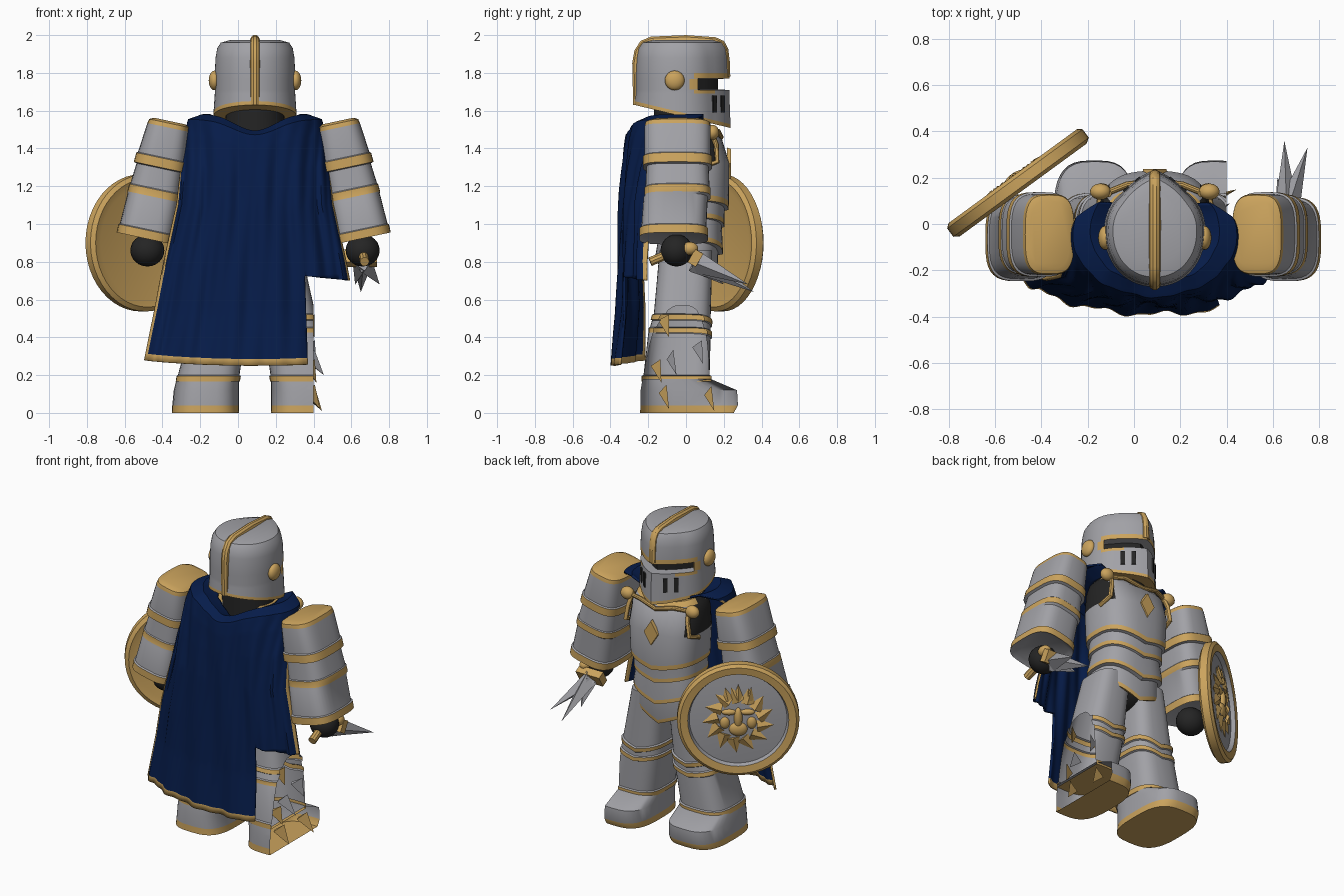
import bpy, bmesh, math
from math import sin, cos, pi, radians
from mathutils import Matrix, Vector

if "Cube" in bpy.data.objects:
    bpy.data.objects.remove(bpy.data.objects["Cube"], do_unlink=True)

BODY = 0.09  # x of the figure's own centre line
LETTERS = "SGBK"  # steel, gold, blue, black
PALETTE = []
for label, colour in (("steel", (0.36, 0.36, 0.385)), ("gold", (0.6, 0.37, 0.11)),
                      ("blue_cloth", (0.002, 0.012, 0.07)), ("black_leather", (0.018, 0.018, 0.018))):
    material = bpy.data.materials.new(label)
    material.use_nodes = True
    material.diffuse_color = (*colour, 1)
    material.node_tree.nodes["Principled BSDF"].inputs["Base Color"].default_value = (*colour, 1)
    PALETTE.append(material)
made = []


def finish(name, bm, matrix=None, paint=None, recalc=True):
    if recalc:
        bmesh.ops.recalc_face_normals(bm, faces=bm.faces)
    if paint:
        for face in bm.faces:
            letter = paint(face.calc_center_median(), face.normal)
            if letter:
                face.material_index = LETTERS.index(letter)
    mesh = bpy.data.meshes.new(name)
    bm.to_mesh(mesh)
    bm.free()
    for material in PALETTE:
        mesh.materials.append(material)
    obj = bpy.data.objects.new(name, mesh)
    obj.matrix_world = matrix or Matrix()
    bpy.context.collection.objects.link(obj)
    made.append(obj)
    return obj


def loft(name, rings, letters, power=0.6, count=36, matrix=None, warp=None, paint=None, cut=None):
    """Stack rounded rings (z, cx, cy, rx, ry, front drop); one colour letter per step."""
    bm = bmesh.new()
    loops = []
    for index, (z, cx, cy, rx, ry, drop) in enumerate(rings):
        loop = []
        for k in range(count):
            angle = 2 * pi * k / count
            c, s = cos(angle), sin(angle)
            x = math.copysign(abs(c) ** power, c)
            y = math.copysign(abs(s) ** power, s)
            dip = drop * max(0, 1 - abs(x)) if s > 0 else 0
            co = Vector((cx + rx * x, cy + ry * y, z - dip))
            loop.append(bm.verts.new(warp(co, index) if warp else co))
        loops.append(loop)
    for lower, upper, letter in zip(loops, loops[1:], letters):
        for k in range(count):
            j = (k + 1) % count
            bm.faces.new((lower[k], lower[j], upper[j], upper[k])).material_index = LETTERS.index(letter)
    for loop, letter in ((loops[0], letters[0]), (loops[-1], letters[-1])):
        bm.faces.new(loop).material_index = LETTERS.index(letter)
    bmesh.ops.recalc_face_normals(bm, faces=bm.faces)
    if cut:  # torn open on the outer side
        geometry = bm.verts[:] + bm.edges[:] + bm.faces[:]
        bmesh.ops.bisect_plane(bm, geom=geometry, plane_co=(cut, 0, 0), plane_no=(1, 0, 0), clear_outer=True)
    return finish(name, bm, matrix, paint, recalc=not cut)


def ball(name, centre, size, letter, matrix=None):
    bm = bmesh.new()
    bmesh.ops.create_uvsphere(bm, u_segments=20, v_segments=12, radius=1)
    bmesh.ops.transform(bm, matrix=Matrix.Translation(centre) @ Matrix.Diagonal((*size, 1)), verts=bm.verts)
    return finish(name, bm, matrix, lambda c, n: letter)


def block(name, centre, size, letter, turn=0, axis="Z"):
    bm = bmesh.new()
    bmesh.ops.create_cube(bm, size=1, matrix=Matrix.Diagonal((*size, 1)))
    return finish(name, bm, Matrix.Translation(centre) @ Matrix.Rotation(turn, 4, axis), lambda c, n: letter)


def spike(name, base, tip, width, thick, letter, matrix=None, sides=4):
    """Flattened point running from base to tip."""
    base, tip = Vector(base), Vector(tip)
    run = tip - base
    bm = bmesh.new()
    bmesh.ops.create_cone(bm, segments=sides, radius1=1, radius2=0, depth=1, cap_ends=True)
    place = Matrix.Translation((base + tip) / 2) @ run.to_track_quat("Z", "Y").to_matrix().to_4x4()
    bmesh.ops.transform(bm, matrix=place @ Matrix.Diagonal((width, thick, run.length, 1)), verts=bm.verts)
    return finish(name, bm, matrix, lambda c, n: letter)


def tube(name, points, radius, letter):
    curve = bpy.data.curves.new(name, "CURVE")
    curve.dimensions, curve.bevel_depth, curve.bevel_resolution = "3D", radius, 3
    curve.use_fill_caps = True
    spline = curve.splines.new("POLY")
    spline.points.add(len(points) - 1)
    for point, co in zip(spline.points, points):
        point.co = (*co, 1)
    source = bpy.data.objects.new(name + "_path", curve)
    bpy.context.collection.objects.link(source)
    bpy.context.view_layer.update()
    bm = bmesh.new()
    bm.from_mesh(source.evaluated_get(bpy.context.evaluated_depsgraph_get()).to_mesh())
    bpy.data.objects.remove(source, do_unlink=True)
    return finish(name, bm, None, lambda c, n: letter)


# Helmet: wedge-shaped front, sunk eye slit with gold edging, sloping lower edge
def helmet_warp(co, index):
    if co.y > -0.03:
        co.y = -0.03 + (co.y + 0.03) * 0.87
        co.y += 0.055 * max(0, 1 - abs(co.x - BODY) / 0.14)
    if index < 2:
        co.z -= 0.24 * co.y
    if index in (4, 5) and co.y > 0.08:
        co.y -= 0.06
        co.x = BODY + (co.x - BODY) * 0.88
    return co


def helmet_paint(c, n):
    if 1.715 < c.z < 1.765 and c.y > 0.015:
        return "K" if abs(c.x - BODY) < 0.17 else "G"
    if 1.772 < c.z < 1.8 and c.y > 0.05 or 1.692 < c.z < 1.708 and 0.05 < c.y < 0.16:
        return "G"


heights = (1.565, 1.585, 1.69, 1.71, 1.712, 1.768, 1.77, 1.8, 1.88, 1.93, 1.96, 1.975)
scales = (1.03, 1.03, 1, 1, 1, 1, 1, 1, 0.98, 0.94, 0.85, 0.6)
loft("helmet", [(z, BODY, -0.03, 0.213 * k, 0.235 * k, 0) for z, k in zip(heights, scales)],
     "GSSSSSSSSSS", power=0.95, count=56, warp=helmet_warp, paint=helmet_paint)
crest = [(-0.255, 1.63), (-0.26, 1.85), (-0.25, 1.91), (-0.225, 1.95), (-0.18, 1.968), (0, 1.975),
         (0.15, 1.965), (0.185, 1.95), (0.2, 1.92), (0.207, 1.86), (0.21, 1.78)]
tube("helmet_crest", [(BODY, y, z) for y, z in crest], 0.026, "G")
for side in (-1, 1):
    ball("helmet_boss", (BODY + side * 0.215, -0.06, 1.76), (0.03, 0.052, 0.052), "G")
    for x, y in ((0.068, 0.185), (0.118, 0.143)):
        block("breath_slot", (BODY + side * x, y, 1.635), (0.028, 0.03, 0.09), "K", -side * radians(40))

# Neck, breastplate, waist and hips
loft("neck", [(1.42, BODY, -0.02, 0.17, 0.15, 0), (1.62, BODY, -0.02, 0.15, 0.15, 0)], "K", power=1)
torso = [(0.79, 0.0, 0.215, 0.16, 0.09), (0.815, 0.0, 0.218, 0.165, 0.09), (0.905, 0.01, 0.205, 0.16, 0.07),
         (0.91, 0.02, 0.225, 0.175, 0.07), (0.935, 0.02, 0.225, 0.175, 0.07), (1.03, 0.025, 0.205, 0.165, 0.05),
         (1.035, 0.025, 0.218, 0.178, 0.05), (1.06, 0.025, 0.218, 0.178, 0.05), (1.12, 0.03, 0.215, 0.175, 0.05),
         (1.125, 0.03, 0.23, 0.195, 0.05), (1.155, 0.03, 0.232, 0.197, 0.05), (1.32, 0.03, 0.24, 0.2, 0),
         (1.45, 0.02, 0.235, 0.17, 0), (1.5, 0.01, 0.215, 0.15, 0.03), (1.53, 0.01, 0.19, 0.13, 0.04)]
loft("breastplate", [(z, BODY, cy, rx, ry, v) for z, cy, rx, ry, v in torso], "GSSGSSGSSGSSSG", power=0.75,
     paint=lambda c, n: "K" if abs(n.x) > 0.75 and c.z > 1.33 else None)
loft("chest_diamond", [(0, 0, 0, 0.055, 0.085, 0), (0.02, 0, 0, 0.05, 0.078, 0)], "G", power=1, count=4,
     matrix=Matrix.Translation((BODY, 0.217, 1.32)) @ Matrix.Rotation(-pi / 2, 4, "X"))
ball("hips", (BODY, 0, 0.82), (0.2, 0.13, 0.12), "K")
neckline = [(-0.22, 0.13, 1.48), (-0.12, 0.17, 1.49), (0, 0.185, 1.46), (0.12, 0.17, 1.49), (0.22, 0.13, 1.48)]
tube("neckline_trim", [(BODY + x, y, z) for x, y, z in neckline], 0.014, "G")
for side in (-1, 1):
    ball("cape_clasp", (BODY + side * 0.235, 0.14, 1.485), (0.045, 0.035, 0.04), "G")
    rim = [(0.2, 0.13, 1.5), (0.215, 0.16, 1.42), (0.23, 0.165, 1.33), (0.24, 0.08, 1.3)]
    tube("armhole_trim", [(BODY + side * x, y, z) for x, y, z in rim], 0.014, "G")

# Arms (three overlapping plates) and legs, mirrored
arm = [(0.0, 0, 0.085, 0.145), (-0.012, 0, 0.108, 0.17), (-0.035, 0, 0.113, 0.175), (-0.195, 0, 0.13, 0.175),
       (-0.2, 0, 0.138, 0.183), (-0.25, 0, 0.141, 0.183), (-0.255, 0, 0.125, 0.165), (-0.365, 0, 0.135, 0.17),
       (-0.37, 0, 0.14, 0.175), (-0.41, 0, 0.142, 0.175), (-0.42, -0.01, 0.138, 0.17),
       (-0.585, -0.02, 0.145, 0.172), (-0.59, -0.02, 0.152, 0.182), (-0.635, -0.02, 0.152, 0.182),
       (-0.62, -0.02, 0.13, 0.155)]
legs = [(0.86, 0.13, 0, 0.115, 0.14, 0), (0.525, 0.18, -0.02, 0.14, 0.15, 0.04),
        (0.52, 0.18, -0.02, 0.15, 0.16, 0.04), (0.495, 0.183, -0.025, 0.15, 0.162, 0.04),
        (0.49, 0.185, -0.025, 0.143, 0.155, 0.04), (0.455, 0.19, -0.03, 0.148, 0.16, 0.03),
        (0.45, 0.19, -0.03, 0.156, 0.168, 0.03), (0.425, 0.195, -0.03, 0.156, 0.168, 0.03),
        (0.42, 0.2, -0.035, 0.15, 0.165, 0.03), (0.2, 0.245, -0.05, 0.163, 0.175, 0),
        (0.195, 0.245, -0.05, 0.17, 0.185, 0), (0.165, 0.25, -0.05, 0.17, 0.185, 0)]
foot = [(0.18, 0.25, -0.05, 0.165, 0.18, 0), (0.12, 0.258, 0.015, 0.172, 0.255, 0),
        (0.04, 0.262, 0.017, 0.176, 0.258, 0), (0.0, 0.262, 0.005, 0.178, 0.248, 0)]
for side, word in ((-1, "right"), (1, "left")):
    shoulder = Matrix.Translation((0.083 + side * 0.445, -0.045, 1.545))
    loft(word + "_arm", [(z, 0, cy, rx, ry, 0) for z, cy, rx, ry in arm], "GGSSGSSSGSSSGS", 0.6,
         matrix=shoulder @ Matrix.Rotation(-side * radians(12), 4, "Y"))
    ball(word + "_fist", (BODY + side * 0.57, -0.05, 0.86), (0.09, 0.085, 0.085), "K")
    for part, rings, letters in (("leg", legs, "SSGSSSGSSSG"), ("foot", foot, "SSG")):
        loft(word + "_" + part, [(z, BODY + side * off, *rest) for z, off, *rest in rings], letters, 0.65,
             cut=0.4 if side > 0 else None)

# Torn shards on the left leg
for z, y, reach, letter in ((0.01, 0.12, 0.06, "G"), (0.02, -0.12, 0.05, "G"), (0.16, -0.16, 0.03, "G"),
                            (0.2, -0.08, 0.07, "S"), (0.26, 0.06, 0.03, "S"), (0.4, -0.12, 0.02, "G")):
    spike("leg_shard", (0.37, y, z + 0.1), (0.385 + reach, y + 0.03, z), 0.02, 0.05, letter, sides=3)

# Broken sword in the left hand
block("sword_guard", (0.65, 0.05, 0.82), (0.17, 0.05, 0.08), "G", radians(-30), "X")
tube("sword_grip", [(0.67, -0.19, 0.8), (0.66, -0.05, 0.86), (0.65, 0.06, 0.82)], 0.025, "G")
ball("sword_pommel", (0.71, 0.02, 0.87), (0.035, 0.045, 0.035), "G")
for tip in ((0.65, 0.36, 0.64), (0.75, 0.33, 0.68), (0.62, 0.2, 0.68)):
    spike("blade_shard", (0.66, 0.05, 0.8), tip, 0.055, 0.06, "S")

# Round shield on the right arm, with a raised mane-and-face relief
facing = Vector((-0.59, 0.807, 0))
across = Vector((-0.807, -0.59, 0))
shield = Matrix((across, Vector((0, 0, 1)), facing)).transposed().to_4x4()
shield.translation = (-0.5, 0.175, 0.9)
disc = [(-0.025, 0.3), (-0.035, 0.34), (-0.02, 0.363), (0.025, 0.363), (0.04, 0.345), (0.035, 0.3),
        (0.01, 0.29), (0.025, 0.12)]
loft("shield", [(z, 0, 0, r, r, 0) for z, r in disc], "GGGGGSS", power=1, count=48, matrix=shield)
for k in range(13):
    a = pi / 2 + 2 * pi * k / 13
    spike("shield_mane", (0.12 * cos(a), 0.12 * sin(a), 0.02), (0.215 * cos(a + 0.2), 0.215 * sin(a + 0.2), 0.025),
          0.05, 0.025, "G", shield)
for x in (-0.06, 0, 0.06):
    spike("shield_crown", (x, 0.13, 0.02), (x * 1.3, 0.23 - abs(x) / 3, 0.025), 0.035, 0.025, "G", shield)
ball("shield_muzzle", (0, -0.06, 0.025), (0.055, 0.045, 0.025), "G", shield)
ball("shield_nose", (0, 0.01, 0.025), (0.025, 0.07, 0.025), "G", shield)
for side in (-1, 1):
    ball("shield_brow", (side * 0.055, 0.05, 0.022), (0.045, 0.02, 0.02), "G", shield)
    ball("shield_cheek", (side * 0.08, -0.02, 0.02), (0.03, 0.04, 0.02), "G", shield)

# Cape: folded sheet hung around the neck, hemmed in gold
keys = [(1.53, 0.19, 0.16, -0.02, 130), (1.575, 0.28, 0.23, -0.03, 122), (1.55, 0.35, 0.26, -0.05, 108),
        (1.46, 0.37, 0.24, -0.08, 92), (1.3, 0.39, 0.2, -0.13, 82), (1.1, 0.425, 0.18, -0.16, 75),
        (0.8, 0.5, 0.19, -0.16, 73), (0.55, 0.56, 0.23, -0.13, 70), (0.27, 0.63, 0.26, -0.125, 68)]
bm = bmesh.new()
columns, steps, sheet = 80, 8, []
for first, second in zip(keys, keys[1:]):
    for step in range(steps + (second is keys[-1])):
        z, a, b, y0, spread = (p + (q - p) * step / steps for p, q in zip(first, second))
        hang = min(1, max(0, (1.6 - z) / 0.4))
        row = []
        for k in range(columns + 1):
            s = 2 * k / columns - 1
            angle = radians(spread) * s
            fold = (0.3 + 0.7 * hang) * (0.01 * sin(s * 17 + z * 3) + 0.006 * sin(s * 37 - z * 4))
            dip = 0.09 * math.exp(-(s * 4) ** 2) * (1 - hang) + 0.02 * cos(s * 2) * hang
            row.append(bm.verts.new((BODY + a * sin(angle), y0 - b * cos(angle) + fold, z - dip)))
        sheet.append(row)
for r, (upper, lower) in enumerate(zip(sheet, sheet[1:])):
    for k in range(columns):
        face = bm.faces.new((upper[k], lower[k], lower[k + 1], upper[k + 1]))
        hem = r == len(sheet) - 2 or r > 2 * steps and not 1 < k < columns - 2
        face.material_index = LETTERS.index("G" if hem else "B")
# Tear away the lower left corner along two clean lines
for place, direction in (((0.375, 0, 0), (1, 0, 0.03)), ((0.4, 0, 0.72), (0.1, 0, 1))):
    geometry = bm.verts[:] + bm.edges[:] + bm.faces[:]
    bmesh.ops.bisect_plane(bm, geom=geometry, plane_co=place, plane_no=direction)
torn = []
for face in bm.faces:
    c = face.calc_center_median()
    if c.x - 0.375 + 0.03 * c.z > 0 and 0.1 * (c.x - 0.4) + c.z < 0.72:
        torn.append(face)
bmesh.ops.delete(bm, geom=torn, context="FACES")
cape = finish("cape", bm)
thickness = cape.modifiers.new("thickness", "SOLIDIFY")
thickness.thickness, thickness.offset = 0.012, 0

# Smooth shading with crisp plate edges
for obj in bpy.context.selected_objects:
    obj.select_set(False)
for obj in made:
    obj.select_set(True)
bpy.context.view_layer.objects.active = made[0]
bpy.ops.object.shade_smooth_by_angle(angle=radians(35))
